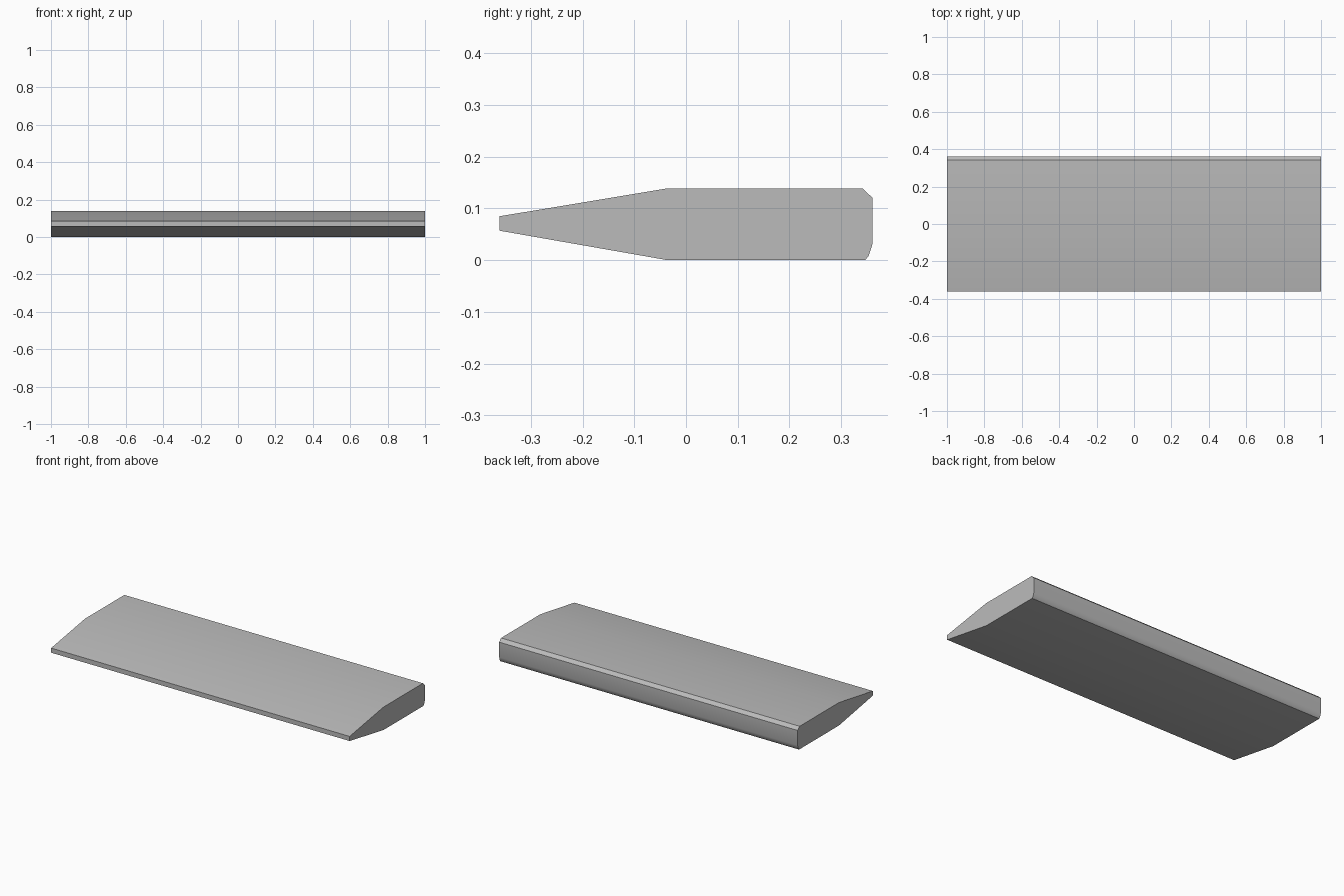
import bpy
import bmesh
from math import radians

cube = bpy.data.objects.get("Cube")
if cube:
    bpy.data.objects.remove(cube, do_unlink=True)

# Plain grey finish
grey = bpy.data.materials.new("plain_grey")
grey.use_nodes = True
colour = (0.5, 0.5, 0.5, 1)
grey.diffuse_color = colour
grey.node_tree.nodes["Principled BSDF"].inputs["Base Color"].default_value = colour

# Side profile (y, z): tapered front lip, flat body, chamfered and rounded back
profile = [(-0.36, 0.057), (-0.035, 0), (0.346, 0), (0.353, 0.008),
           (0.36, 0.03), (0.36, 0.121), (0.341, 0.139), (-0.035, 0.139),
           (-0.36, 0.085)]

# Sweep the profile across the full width
bm = bmesh.new()
end = bm.faces.new([bm.verts.new((-1, y, z)) for y, z in profile])
swept = bmesh.ops.extrude_face_region(bm, geom=[end], use_keep_orig=True)
moved = [v for v in swept["geom"] if isinstance(v, bmesh.types.BMVert)]
bmesh.ops.translate(bm, verts=moved, vec=(2, 0, 0))
bmesh.ops.recalc_face_normals(bm, faces=bm.faces)
mesh = bpy.data.meshes.new("tapered_slab")
bm.to_mesh(mesh)
bm.free()
mesh.materials.append(grey)

slab = bpy.data.objects.new("tapered_slab", mesh)
bpy.context.collection.objects.link(slab)

# Soft bends, crisp chamfer and end edges
bpy.ops.object.select_all(action="DESELECT")
slab.select_set(True)
bpy.context.view_layer.objects.active = slab
bpy.ops.object.shade_smooth_by_angle(angle=radians(30))
